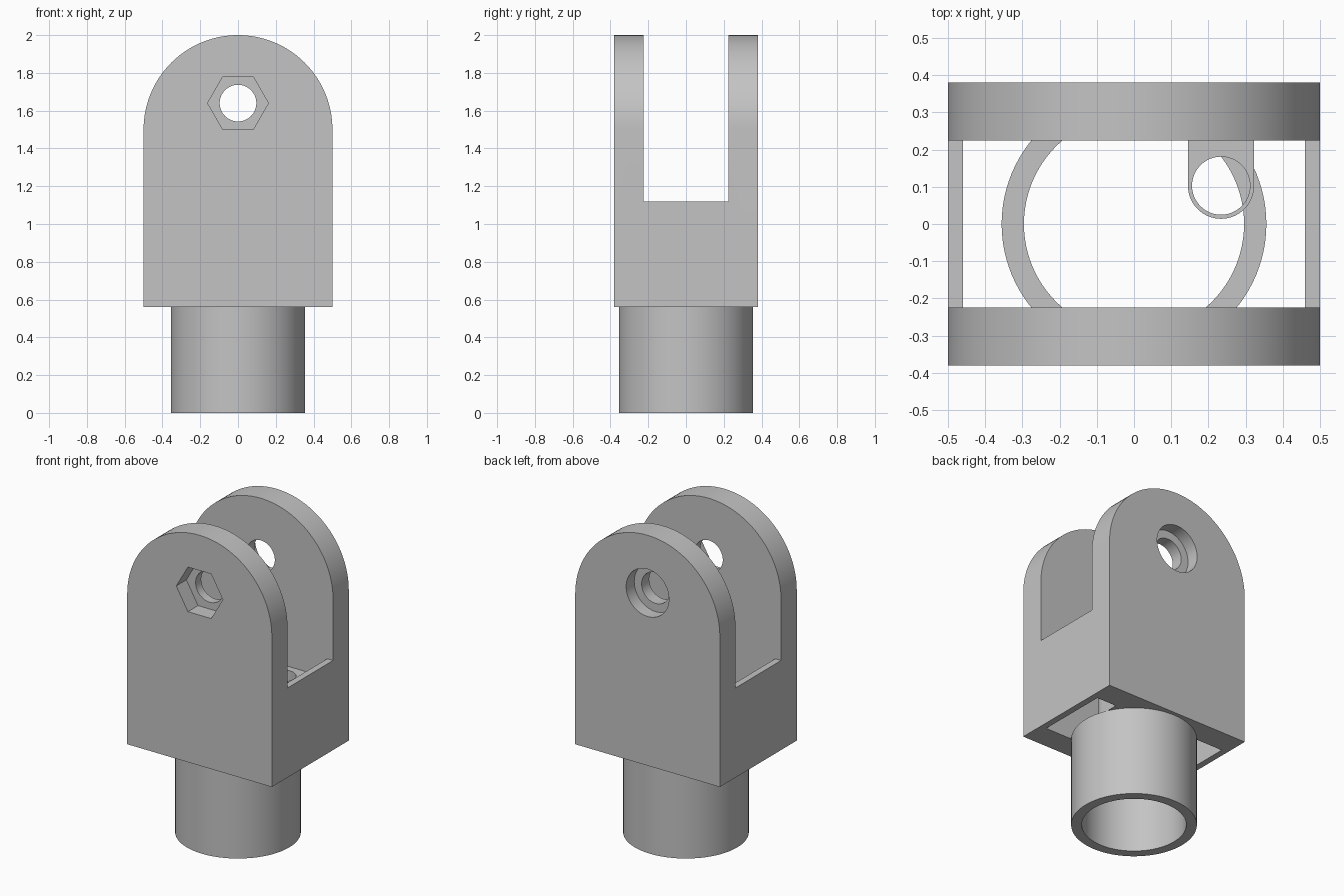
import bpy, bmesh
from math import cos, sin, pi
from mathutils import Vector

cube = bpy.data.objects.get("Cube")
if cube:
    bpy.data.objects.remove(cube, do_unlink=True)

grey = bpy.data.materials.new("plain grey")
grey.use_nodes = True
colour = (0.55, 0.55, 0.55, 1)
grey.diffuse_color = colour
grey.node_tree.nodes["Principled BSDF"].inputs["Base Color"].default_value = colour


def arc(cx, cy, r, start, end, n):
    """Points along an arc, both ends included."""
    angles = [start + (end - start) * i / n for i in range(n + 1)]
    return [(cx + r * cos(a), cy + r * sin(a)) for a in angles]


def circle(cx, cy, r, n=64):
    return arc(cx, cy, r, 0, 2 * pi, n)[:-1]


def rect(x, y):
    return [(-x, -y), (x, -y), (x, y), (-x, y)]


def prism(name, outline, low, high, axis="z"):
    """Extrude an outline along z, or an xz outline along y."""
    bm = bmesh.new()
    place = (lambda a, b: (a, b, low)) if axis == "z" else (lambda a, b: (a, low, b))
    face = bm.faces.new([bm.verts.new(place(a, b)) for a, b in outline])
    step = Vector((0, 0, high - low)) if axis == "z" else Vector((0, high - low, 0))
    moved = bmesh.ops.extrude_face_region(bm, geom=[face])["geom"]
    bmesh.ops.translate(bm, vec=step, verts=[v for v in moved if isinstance(v, bmesh.types.BMVert)])
    bmesh.ops.recalc_face_normals(bm, faces=bm.faces)
    mesh = bpy.data.meshes.new(name)
    bm.to_mesh(mesh)
    bm.free()
    mesh.materials.append(grey)
    obj = bpy.data.objects.new(name, mesh)
    bpy.context.collection.objects.link(obj)
    return obj


def activate(obj):
    bpy.ops.object.select_all(action="DESELECT")
    obj.select_set(True)
    bpy.context.view_layer.objects.active = obj


def cut(obj, *cutters):
    """Subtract the cutters, then remove them."""
    for cutter in cutters:
        activate(obj)
        mod = obj.modifiers.new("cut", "BOOLEAN")
        mod.operation = "DIFFERENCE"
        mod.solver = "EXACT"
        mod.object = cutter
        bpy.ops.object.modifier_apply(modifier=mod.name)
        bpy.data.objects.remove(cutter, do_unlink=True)


def smooth(obj):
    activate(obj)
    bpy.ops.object.shade_smooth_by_angle(angle=pi / 6)


BASE, SLOT, HOLE = 0.56, 1.12, 1.64   # underside, slot floor, pin height
GAP = 0.225                           # half the distance between the cheeks

# Arched clevis body with open slot, hollow middle and pin holes
outline = [(-0.5, BASE), (0.5, BASE)] + arc(0, 1.5, 0.5, 0, pi, 64)
body = prism("clevis_body", outline, -0.38, 0.38, "y")
cut(body,
    prism("slot", rect(0.7, GAP), SLOT, 2.2),
    prism("hollow", rect(0.46, GAP), 0.4, 1.4),
    prism("pin_hole", circle(0, HOLE, 0.097), -0.5, 0.5, "y"),
    prism("nut_recess", circle(0, HOLE, 0.161, 6), -0.5, -0.28, "y"),
    prism("head_recess", circle(0, HOLE, 0.148), 0.3, 0.5, "y"))
smooth(body)

# Round socket under the body
socket = prism("socket_tube", circle(0, 0, 0.356, 96), 0, BASE)
cut(socket, prism("socket_bore", circle(0, 0, 0.296, 96), -0.2, 0.8))
smooth(socket)

# Small bored boss on the inner face of the back cheek
bx, by, br = 0.234, 0.103, 0.089
outline = [(bx + br, GAP + 0.01), (bx - br, GAP + 0.01)] + arc(bx, by, br, pi, 2 * pi, 32)
boss = prism("inner_boss", outline, BASE, 1.0)
cut(boss, prism("boss_bore", circle(bx, by, 0.078, 48), 0.3, 1.3))
smooth(boss)
